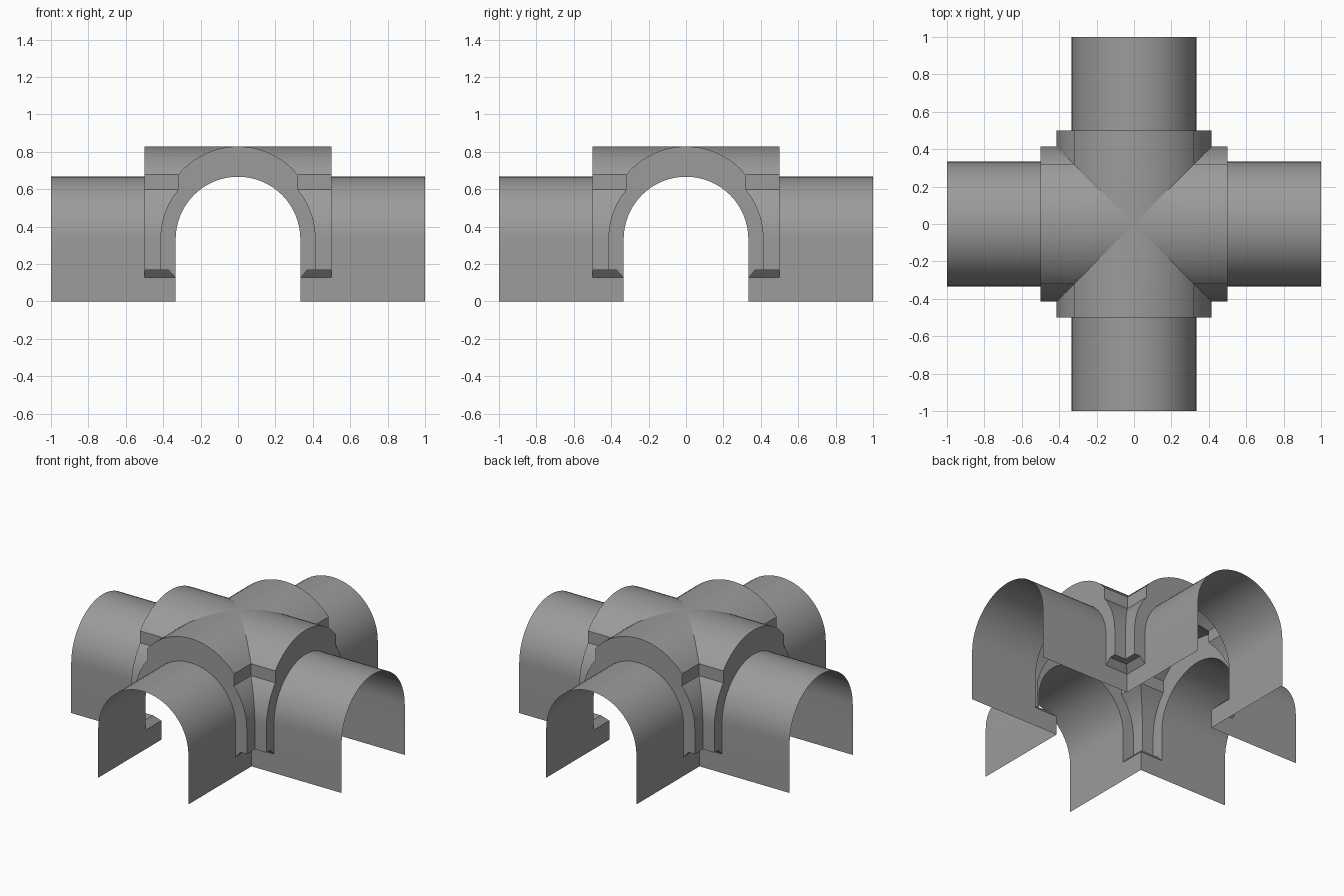
import bpy, bmesh
from math import sin, cos, asin, pi
from mathutils import Matrix

if "Cube" in bpy.data.objects:
    bpy.data.objects.remove(bpy.data.objects["Cube"])

R = 1 / 3          # tunnel radius and springing height
RO = 0.415         # collar radius
FACE = 0.5         # collar end plane
SILL = 0.127       # height where the collar meets the wall
LIFT = 0.08        # raise of the collar crown
SHOULDER = 0.32    # half width of the raised crown

grey = bpy.data.materials.new("Grey")
grey.use_nodes = True
colour = (0.33, 0.33, 0.33, 1)
grey.diffuse_color = colour
grey.node_tree.nodes["Principled BSDF"].inputs["Base Color"].default_value = colour


def arc(radius, centre, start, end, steps):
    angles = [start + (end - start) * i / steps for i in range(steps + 1)]
    return [(radius * cos(a), centre + radius * sin(a)) for a in angles]


def mirrored(half):
    """Complete a half profile that ends on the centre line."""
    return half + [(-x, z) for x, z in reversed(half[:-1])]


def sweep(bm, profile, front, back):
    """Skin a profile between two depths, each given as a function of x."""
    rows = [[bm.verts.new((x, depth(x), z)) for x, z in profile] for depth in (front, back)]
    f, b = rows
    for i in range(len(profile) - 1):
        bm.faces.new((f[i], b[i], b[i + 1], f[i + 1]))


def finish(bm, name, turn):
    bmesh.ops.remove_doubles(bm, verts=bm.verts, dist=0.0001)
    bm.transform(Matrix.Rotation(turn * pi / 2, 4, "Z"))
    mesh = bpy.data.meshes.new(name)
    bm.to_mesh(mesh)
    bm.free()
    mesh.materials.append(grey)
    obj = bpy.data.objects.new(name, mesh)
    bpy.context.collection.objects.link(obj)
    bpy.ops.object.select_all(action="DESELECT")
    obj.select_set(True)
    bpy.context.view_layer.objects.active = obj
    bpy.ops.object.shade_smooth_by_angle(angle=pi / 6)


# Profiles run from the right foot over the crown to the left foot
arch = mirrored([(R, SILL)] + arc(R, R, 0, pi / 2, 16))
shoulder = asin((1 - (SHOULDER / RO) ** 2) ** 0.5)
collar = mirrored([(R, SILL), (0.37, 0.167), (RO, 0.167)]
                  + arc(RO, R, 0, shoulder, 10)
                  + arc(RO, R + LIFT, shoulder, pi / 2, 10))

for turn, side in enumerate(("front", "left", "back", "right")):
    # Open tunnel arm with low walls that reach the inner corners
    bm = bmesh.new()
    sweep(bm, arch, lambda x: -1, lambda x: -FACE)
    for foot in ([(R, 0), (R, SILL)], [(-R, SILL), (-R, 0)]):
        sweep(bm, foot, lambda x: -1, lambda x: -FACE)
        sweep(bm, foot, lambda x: -FACE, lambda x: -R)
    finish(bm, side + "_tunnel_arm", turn)

    # Raised collar vault, mitred along the diagonals
    bm = bmesh.new()
    sweep(bm, collar, lambda x: -FACE, lambda x: -abs(x))
    finish(bm, side + "_collar_vault", turn)

    # Flat collar end face around the arch
    bm = bmesh.new()
    outline = collar + arch[-2:0:-1]
    bm.faces.new([bm.verts.new((x, -FACE, z)) for x, z in outline])
    finish(bm, side + "_collar_end", turn)
